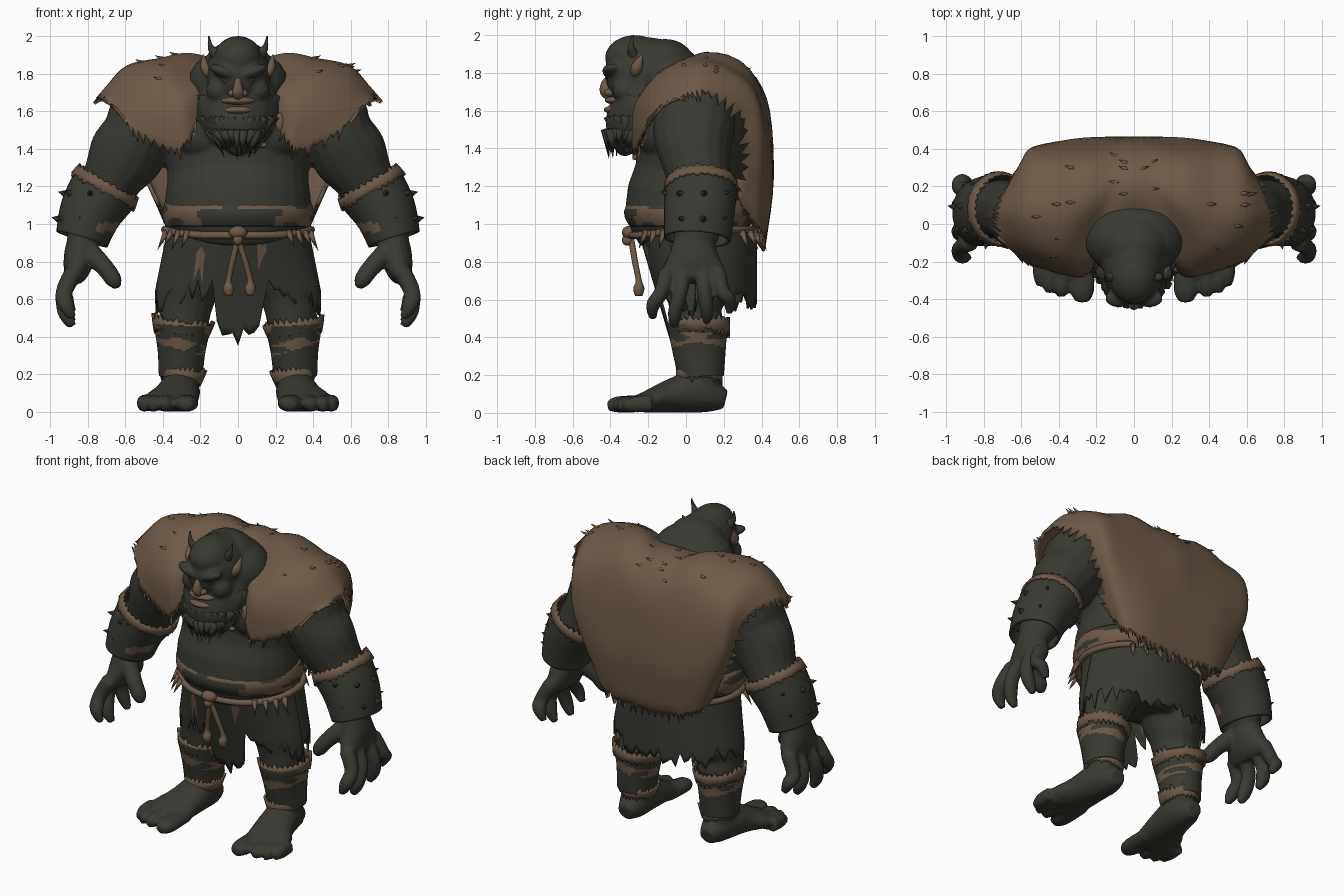
import bpy, bmesh, math, random
from mathutils import Vector, Matrix, Euler

random.seed(4)
default_cube = bpy.data.objects.get("Cube")
if default_cube:
    bpy.data.objects.remove(default_cube)

def make_material(name, rgb):
    material = bpy.data.materials.new(name)
    material.use_nodes = True
    material.diffuse_color = (*rgb, 1)
    material.node_tree.nodes["Principled BSDF"].inputs["Base Color"].default_value = (*rgb, 1)
    return material

DARK = make_material("dark grey green hide", (.04, .041, .032))
BROWN = make_material("brown fur", (.153, .1, .064))
SIDES = (("left", 1), ("right", -1))

def spline(points, count):
    pts = [Vector(p) for p in points]
    last, out = len(pts) - 1, []
    for i in range(count):
        t = i / (count - 1) * last
        k = min(int(t), last - 1)
        f = t - k
        a, b, c, d = (pts[max(0, min(last, k + step))] for step in (-1, 0, 1, 2))
        out.append(b + (c - a) * (f / 2) + (a * 2 - b * 5 + c * 4 - d) * (f * f / 2)
                   + (b * 3 - a - c * 3 + d) * (f ** 3 / 2))
    return out

def skin(bm, rows, closed):
    grid = [[bm.verts.new(p) for p in row] for row in rows]
    for low, high in zip(grid, grid[1:]):
        for i in range(len(low) if closed else len(low) - 1):
            j = (i + 1) % len(low)
            bm.faces.new((low[i], low[j], high[j], high[i]))
    return grid

def tube(bm, stations, flip=1, rings=12, sides=16, capped=True):
    """Loft through stations of x, y, z, width radius, depth radius."""
    path = spline(stations, rings)
    mids = [Vector((flip * p[0], p[1], p[2])) for p in path]
    rows = []
    for i, p in enumerate(path):
        along = (mids[min(i + 1, rings - 1)] - mids[max(i - 1, 0)]).normalized()
        across = (Vector((1, 0, 0)) - along * along.x).normalized()
        depth = along.cross(across)
        rows.append([mids[i] + across * max(p[3], .004) * math.cos(q) + depth * max(p[4], .004) * math.sin(q)
                     for q in (math.tau * s / sides for s in range(sides))])
    grid = skin(bm, rows, True)
    if capped:
        bm.faces.new(grid[0])
        bm.faces.new(grid[-1])

def blob(bm, centre, size, turn=(0, 0, 0)):
    bmesh.ops.create_uvsphere(bm, u_segments=20, v_segments=12, radius=1, matrix=Matrix.LocRotScale(
        Vector(centre), Euler(turn), Vector(size)))

def spike(bm, base, tip, radius, sides=6):
    base, tip = Vector(base), Vector(tip)
    axis = tip - base
    place = Matrix.Translation((base + tip) / 2) @ axis.to_track_quat('Z', 'Y').to_matrix().to_4x4()
    bmesh.ops.create_cone(bm, cap_ends=True, segments=sides, radius1=radius, radius2=0,
                          depth=axis.length, matrix=place)

def fringe(bm, length):
    """Add a ragged point to every open edge."""
    for edge in [e for e in bm.edges if e.is_boundary]:
        middle = (edge.verts[0].co + edge.verts[1].co) / 2
        outward = (middle - edge.link_faces[0].calc_center_median()).normalized()
        tip = bm.verts.new(middle + outward * length * random.uniform(.2, 1.3))
        bm.faces.new((edge.verts[0], edge.verts[1], tip))

def finish(name, bm, material, thickness=0, smooth=True, brown_rule=None):
    bmesh.ops.recalc_face_normals(bm, faces=bm.faces)
    for face in bm.faces:
        face.smooth = smooth
        face.material_index = int(bool(brown_rule and brown_rule(face.calc_center_median())))
    mesh = bpy.data.meshes.new(name)
    bm.to_mesh(mesh)
    bm.free()
    mesh.materials.append(material)
    if brown_rule:
        mesh.materials.append(BROWN)
    obj = bpy.data.objects.new(name, mesh)
    bpy.context.collection.objects.link(obj)
    if thickness:
        solid = obj.modifiers.new("thickness", 'SOLIDIFY')
        solid.thickness, solid.offset = thickness, 0
    return obj

# Body: torso, head, limbs and feet fused into one skin
bm = bmesh.new()
tube(bm, [(0, .05, .7, .24, .18), (0, .07, .85, .33, .26), (0, .05, .98, .36, .29), (0, 0, 1.1, .39, .32),
          (0, .03, 1.27, .375, .3), (0, .06, 1.5, .42, .31), (0, .08, 1.7, .38, .27), (0, .08, 1.82, .24, .18)],
     rings=24, sides=28)
tube(bm, [(0, -.16, 1.78, .18, .17), (0, -.18, 1.64, .22, .195), (0, -.23, 1.56, .215, .2),
          (0, -.29, 1.49, .17, .16), (0, -.32, 1.42, .1, .09), (0, -.33, 1.36, .02, .02)])
for centre, size in (((0, -.21, 1.79), (.175, .22, .2)), ((0, -.27, 1.88), (.13, .16, .12)),
                     ((0, -.11, 1.84), (.18, .16, .14)), ((0, -.08, 1.755), (.265, .2, .185))):
    blob(bm, centre, size)
for label, s in SIDES:
    blob(bm, (s * .17, -.13, 1.48), (.18, .13, .14))
    blob(bm, (s * .08, -.395, 1.81), (.08, .05, .03), (0, s * -.35, 0))
    blob(bm, (s * .1, -.32, 1.71), (.07, .07, .07))
    tube(bm, [(.38, .06, 1.7, .1, .15), (.48, .05, 1.62, .18, .21), (.53, .04, 1.48, .19, .215),
              (.6, .05, 1.36, .2, .19), (.67, .07, 1.24, .16, .165), (.715, .08, 1.15, .15, .155),
              (.8, .06, .98, .11, .13), (.83, .04, .88, .08, .1)], s, rings=24)
    tube(bm, [(.82, .04, .94, .08, .1), (.84, .04, .84, .085, .13), (.86, .04, .75, .07, .17),
              (.88, .04, .7, .045, .16)], s)
    for root, tip, low in ((-.1, -.175, .5), (-.01, -.06, .455), (.09, .11, .475), (.17, .23, .53)):
        tube(bm, [(.87, root, .75, .05, .045), (.925, root * .6 + tip * .4, .64, .046, .04),
                  (.915, tip, low + .07, .044, .038), (.88, tip, low, .022, .02)], s, sides=10)
    tube(bm, [(.8, -.01, .86, .06, .06), (.71, -.07, .77, .05, .05), (.66, -.09, .7, .045, .045),
              (.645, -.1, .66, .02, .02)], s, sides=10)
    tube(bm, [(.2, .06, .82, .17, .2), (.26, .06, .66, .16, .18), (.28, .05, .55, .14, .14), (.29, .06, .45, .13, .14),
              (.3, .07, .3, .11, .12), (.3, .07, .2, .1, .11), (.31, .08, .05, .09, .1)], s, rings=20)
    tube(bm, [(.3, .21, .07, .05, .05), (.3, .13, .09, .09, .09), (.31, .03, .11, .11, .11),
              (.33, -.1, .085, .125, .085), (.36, -.2, .06, .15, .06), (.37, -.28, .045, .13, .04)], s)
    for x, tip, radius in ((.275, -.415, .065), (.385, -.385, .046), (.45, -.365, .042), (.5, -.33, .038)):
        tube(bm, [(x, -.18, .05, radius, .045), (x, tip + .06, .045, radius, .045),
                  (x, tip, .035, radius / 2, .025)], s, sides=10)
body = finish("body", bm, DARK)
remesh = body.modifiers.new("fuse", 'REMESH')
remesh.mode, remesh.voxel_size, remesh.use_smooth_shade = 'VOXEL', .012, True
relax = body.modifiers.new("relax", 'SMOOTH')
relax.factor, relax.iterations = .5, 3

# Face details
bm = bmesh.new()
tube(bm, [(0, -.38, 1.78, .016, .03), (0, -.42, 1.74, .022, .03), (0, -.42, 1.7, .033, .035), (0, -.4, 1.67, .02, .02)])
for label, s in SIDES:
    blob(bm, (s * .03, -.405, 1.695), (.024, .03, .02))
finish("nose", bm, BROWN)
bm = bmesh.new()
blob(bm, (0, -.36, 1.655), (.095, .07, .024))
blob(bm, (0, -.36, 1.605), (.085, .075, .026))
finish("lips", bm, BROWN)
for label, s in SIDES:
    for part, material, path in (
            ("eye", DARK, [(.065, -.39, 1.79, .02, .02), (.065, -.4, 1.775, .02, .015), (.065, -.39, 1.76, .02, .02)]),
            ("ear", BROWN, [(.15, -.27, 1.79, .02, .02), (.175, -.26, 1.83, .025, .03), (.185, -.23, 1.9, .004, .004)]),
            ("horn", DARK, [(.115, -.28, 1.9, .035, .03), (.145, -.29, 1.94, .016, .016), (.155, -.28, 2, .003, .003)])):
        bm = bmesh.new()
        tube(bm, path, s)
        finish(label + "_" + part, bm, material)
bm = bmesh.new()
for top, wide, depth, middle in ((1.68, .2, .17, -.17), (1.57, .2, .18, -.23), (1.5, .15, .14, -.29)):
    for i in range(17):
        q = math.pi * (1 + i / 16) + random.uniform(-.1, .1)
        c, d = math.cos(q), math.sin(q)
        if d > -.75 or top < 1.6:
            shrink = .95 if top > 1.6 else .55
            spike(bm, (wide * c, middle + depth * d, top), (wide * shrink * c, middle - .04 + depth * shrink * d,
                  top - random.uniform(.1, .16)), random.uniform(.02, .035))
finish("beard_locks", bm, DARK)
bm = bmesh.new()
for centre, size in (((.22, -.24, 1.54), (.03, .02, .05)), ((-.23, -.235, 1.5), (.016, .02, .05)),
                     ((.13, -.25, 1.42), (.025, .02, .015))):
    blob(bm, centre, size)
finish("chest_fur", bm, BROWN)

# Fur cape: rows run from the front hem over the shoulder to the back hem
half = [
    [(0, .02, 1.8), (0, .08, 1.85), (0, .2, 1.88), (0, .33, 1.81), (0, .43, 1.62), (0, .455, 1.25), (0, .42, .94)],
    [(.24, -.25, 1.5), (.25, -.22, 1.68), (.25, -.06, 1.8), (.24, .14, 1.9), (.24, .36, 1.77), (.24, .45, 1.3),
     (.22, .42, .96)],
    [(.34, -.26, 1.41), (.38, -.25, 1.62), (.4, -.13, 1.8), (.42, .1, 1.87), (.42, .35, 1.73), (.4, .43, 1.35),
     (.33, .4, .99)],
    [(.54, -.21, 1.51), (.56, -.18, 1.63), (.58, -.08, 1.77), (.59, .1, 1.83), (.56, .34, 1.7), (.53, .4, 1.4),
     (.39, .36, 1.03)],
    [(.64, -.15, 1.6), (.68, -.09, 1.65), (.7, -.01, 1.69), (.7, .1, 1.71), (.62, .28, 1.62), (.55, .34, 1.38),
     (.43, .29, 1.12)]]
mirrored = [[(-x, y, z) for x, y, z in row] for row in half[:0:-1]]
lengthwise = [spline(row, 26) for row in mirrored + half]
bm = bmesh.new()
skin(bm, [spline(column, 39) for column in zip(*lengthwise)], False)
bm.normal_update()
ridge = [f for f in bm.faces if f.calc_center_median().z > 1.76]
tufts = [(f.calc_center_median(), f.normal.copy()) for f in random.sample(ridge, 24)]
fringe(bm, .07)
finish("fur_cape", bm, BROWN, thickness=.02)
bm = bmesh.new()
for spot, normal in tufts:
    out = normal if normal.z > 0 else -normal
    spike(bm, spot - out * .01, spot + out * .03 + Vector((math.copysign(.05, spot.x), 0, -.01)), .02, 4)
finish("cape_tufts", bm, BROWN)

# Tattered skirt with a long front tail
bm = bmesh.new()
columns = []
for i in range(97):
    q = math.tau * i / 96
    c, d = math.cos(q), math.sin(q)
    hem = random.uniform(.58, .72) - .07 * max(abs(c) ** 4, d)
    if d < 0 and abs(c) < .32:
        hem = .37 + abs(c) * .4 + random.uniform(-.06, .06)
    column = []
    for k in range(13):
        z = .97 + (hem - .97) * k / 12
        fall = (.97 - z) / .65
        depth = .3 - .19 * fall if d < 0 else .32
        column.append((c * (.37 + .13 * min(fall, .5)), .05 + d * depth, z))
    columns.append(column)
skin(bm, columns, False)
bmesh.ops.remove_doubles(bm, verts=bm.verts, dist=.0005)
finish("tattered_skirt", bm, DARK, .012, True, lambda p: p.y < 0 and (
    abs(p.x + .2) < .025 and .73 < p.z < .86 or abs(p.x - .12) < .02 and .8 < p.z < .88))

def ellipse(rx, ry, z, y=.04, count=120):
    return [(rx * math.cos(math.tau * i / count), y + ry * math.sin(math.tau * i / count), z) for i in range(count)]

# Waist wrap, rope, hanging cords, knot and claws
bm = bmesh.new()
skin(bm, [ellipse(.375 + .02 * math.sin(k / 4), .31 + .03 * math.sin(k / 4), .99 + .011 * k, .02)
          for k in range(13)], True)
finish("waist_wrap", bm, DARK, .015, True, lambda p: (p.z > 1.075 or abs(p.x) > .19) and
       math.sin(p.x * 33 + p.z * 40) + math.sin(p.x * 19 - p.z * 70) > -.9)
bm = bmesh.new()
skin(bm, [[(x, y, z + .03 * min(1, max(0, y + .25) * 4)) for x, y, z in ellipse(
    .39 + .02 * math.cos(q), .325 + .02 * math.cos(q), .94 + .02 * math.sin(q))]
    for q in (math.tau * k / 8 for k in range(9))], True)
bmesh.ops.remove_doubles(bm, verts=bm.verts, dist=.0005)
finish("rope_belt", bm, BROWN)
bm = bmesh.new()
for x in (-.05, .065):
    tube(bm, [(0, -.29, .92, .016, .016), (x * .6, -.27, .8, .016, .016), (x, -.25, .7, .016, .016),
              (x, -.25, .66, .03, .03), (x, -.25, .62, .02, .02)], sides=8)
finish("hanging_cords", bm, BROWN)
bm = bmesh.new()
blob(bm, (0, -.3, .955), (.05, .04, .035))
blob(bm, (0, -.31, .915), (.028, .03, .03))
finish("belt_knot", bm, BROWN)
bm = bmesh.new()
for angle in (198, 208, 218, 228, 312, 322, 332, 342, 50, 62, 74, 86, 98, 110, 122):
    c, d = math.cos(math.radians(angle)), math.sin(math.radians(angle))
    spike(bm, (.4 * c, .04 + .335 * d, .96), (.45 * c, .04 + .39 * d, random.uniform(.84, .88)), .02)
finish("belt_claws", bm, BROWN)

# Bracers and shin wraps with fur rims
for label, s in SIDES:
    bm = bmesh.new()
    tube(bm, [(.7, .08, 1.2, .18, .185), (.78, .07, 1.07, .16, .18), (.83, .06, .92, .135, .17)], s, 16, 32, False)
    finish(label + "_bracer", bm, DARK, .015, True, lambda p: abs(p.x) < .76 and p.y < .02 and .96 < p.z < 1.01)
    bm = bmesh.new()
    tube(bm, [(.695, .08, 1.215, .18, .185), (.715, .08, 1.18, .188, .192)], s, 3, 30, False)
    fringe(bm, .02)
    finish(label + "_bracer_fur", bm, BROWN, .015)
    bm = bmesh.new()
    for x, z, radius in ((.755, 1.12, .165), (.81, .99, .145)):
        for angle in (-80, -35, 10, 55):
            out = Vector((s * math.cos(math.radians(angle)), math.sin(math.radians(angle)), .25))
            hub = Vector((s * x, .065, z))
            spike(bm, hub + out * (radius - .01), hub + out * (radius + .04), .026)
    finish(label + "_bracer_spikes", bm, DARK, smooth=False)
    bm = bmesh.new()
    tube(bm, [(.295, .06, .47, .15, .155), (.3, .07, .33, .122, .135), (.305, .08, .19, .11, .115)], s, 28, 40, False)
    finish(label + "_shin_wrap", bm, DARK, .012, True, lambda p: abs(p.z - .36 - (abs(p.x) - .3) * .3) < .028 and
           math.sin(p.x * 30 + p.y * 25) + math.sin(p.z * 90) > -.5)
    for part, top, radius in (("upper", .47, .155), ("lower", .215, .115)):
        bm = bmesh.new()
        tube(bm, [(.295, .07, top, radius, radius), (.3, .07, top - .035, radius - .01, radius)], s, 3, 30, False)
        fringe(bm, .03)
        finish(label + "_" + part + "_shin_fur", bm, BROWN, .018)
